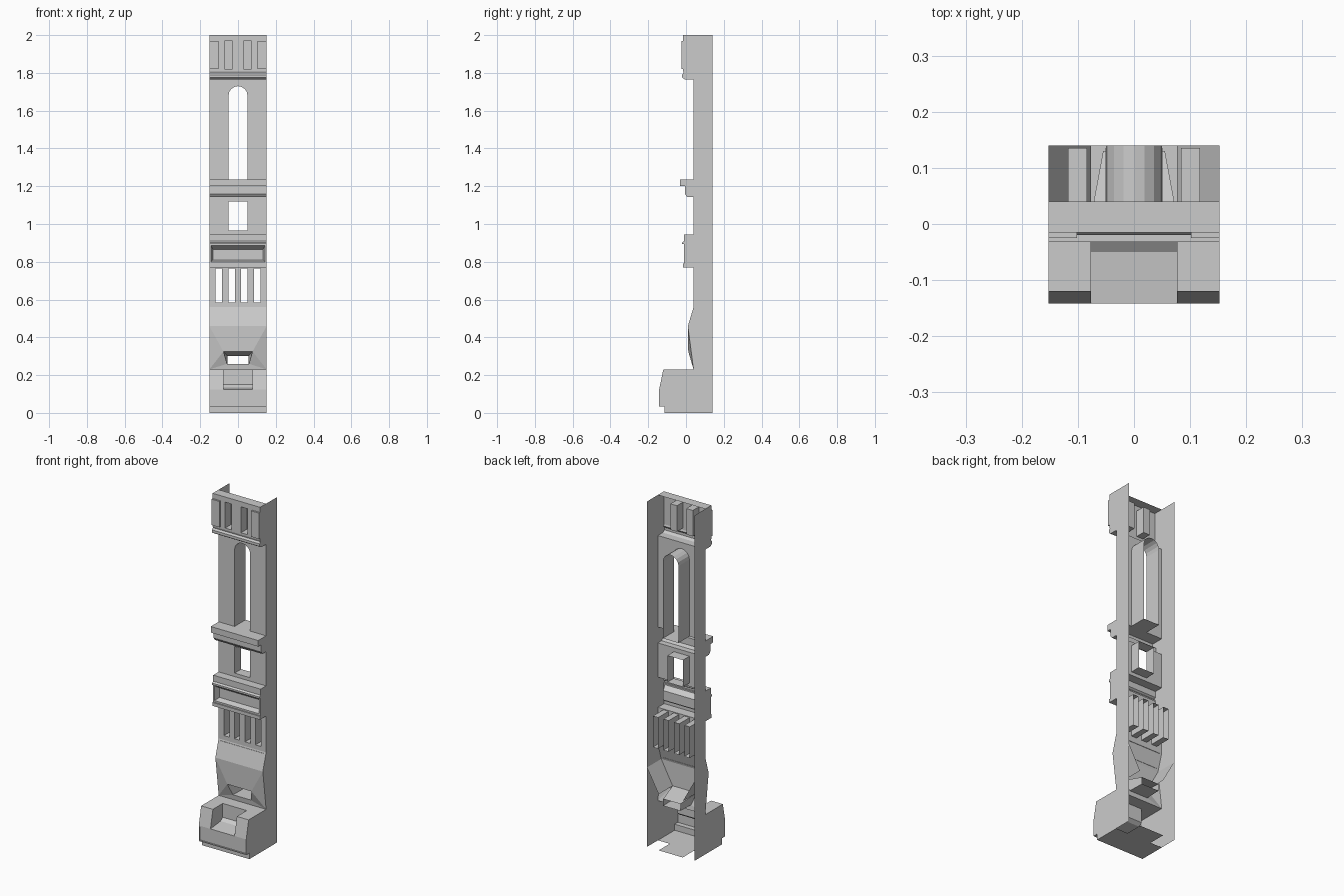
import bpy, bmesh, math

if "Cube" in bpy.data.objects:
    bpy.data.objects.remove(bpy.data.objects["Cube"])

W = 0.152      # half width
FACE = 0.04    # main front plane
BACK = 0.14    # open rear plane


def part(name, faces=(), fills=()):
    """Object from polygon faces plus flat outlines with holes."""
    bm = bmesh.new()
    for f in faces:
        bm.faces.new([bm.verts.new(p) for p in f])
    bmesh.ops.remove_doubles(bm, verts=bm.verts, dist=1e-5)
    for outlines, y in fills:
        edges = []
        for pts in outlines:
            vs = [bm.verts.new((x, y, z)) for x, z in pts]
            edges += [bm.edges.new((vs[i - 1], vs[i])) for i in range(len(vs))]
        bmesh.ops.triangle_fill(bm, use_beauty=True, use_dissolve=False,
                                edges=edges, normal=(0, -1, 0))
    bmesh.ops.remove_doubles(bm, verts=bm.verts, dist=1e-5)
    bmesh.ops.recalc_face_normals(bm, faces=bm.faces)
    me = bpy.data.meshes.new(name)
    bm.to_mesh(me)
    bm.free()
    ob = bpy.data.objects.new(name, me)
    bpy.context.collection.objects.link(ob)
    return ob


def strip(profile, x0=-W, x1=W):
    """(y, z) polyline swept across x."""
    return [[(x0, *a), (x1, *a), (x1, *b), (x0, *b)]
            for a, b in zip(profile, profile[1:])]


def tube(outline, y0, y1):
    """(x, z) loop swept along y."""
    return [[(a[0], y0, a[1]), (b[0], y0, b[1]), (b[0], y1, b[1]), (a[0], y1, a[1])]
            for a, b in zip(outline, outline[1:] + outline[:1])]


def rect(x0, x1, z0, z1):
    return [(x0, z0), (x1, z0), (x1, z1), (x0, z1)]


def flat(outline, y):
    return [(x, y, z) for x, z in outline]


# profiles of the moulded bands, (y, z) from top down
crown_top = [(FACE, 2), (-0.015, 2)]
crown_low = [(-0.015, 1.81), (-0.012, 1.80), (-0.02, 1.79), (-0.02, 1.775),
             (-0.005, 1.765), (FACE, 1.765)]
ledge = [(FACE, 1.235), (-0.032, 1.235), (-0.032, 1.2), (-0.005, 1.2),
         (-0.005, 1.158), (0.006, 1.143), (FACE, 1.143)]
band_top = [(FACE, 0.945), (-0.01, 0.945), (-0.01, 0.91), (-0.02, 0.903),
            (-0.02, 0.893), (-0.01, 0.893)]
band_low = [(-0.01, 0.79), (-0.017, 0.79), (-0.017, 0.77), (FACE, 0.77)]
slope = [(FACE, 0.56), (0.01, 0.46)]
foot_top = [(FACE, 0.23), (-0.12, 0.23), (-0.142, 0.125)]
foot_low = [(-0.142, 0.035), (-0.113, 0.035), (-0.113, 0), (FACE, 0)]

# side walls
side = [(BACK, 0), (BACK, 2)] + (crown_top + crown_low + ledge + band_top + band_low
        + slope + foot_top + foot_low)[1:-1]
for s, n in ((-1, "left"), (1, "right")):
    part(n + "_side_wall", [[(s * W, y, z) for y, z in side]])

# crown with two recessed slots and raised end strips
slots = [rect(-0.072, -0.03, 1.82, 1.97), rect(0.03, 0.072, 1.82, 1.97)]
faces = strip(crown_top) + strip(crown_low)
for r in slots:
    faces += tube(r, -0.015, FACE) + [flat(r, FACE)]
part("crown", faces, [([rect(-W, W, 1.81, 2)] + slots, -0.015)])
for s in (-1, 1):
    r = rect(min(s * 0.102, s * W), max(s * 0.102, s * W), 1.82, 1.97)
    part("crown_end_strip", tube(r, -0.015, -0.025) + [flat(r, -0.025)])

# upper panel with round-headed slot
arch = [(-0.05, 1.235), (0.05, 1.235)] + [
    (0.05 * math.cos(math.pi * i / 8), 1.68 + 0.05 * math.sin(math.pi * i / 8))
    for i in range(9)]
around = [(-W, 1.235)] + [arch[0]] + arch[:1:-1] + [arch[1]] + [
    (W, 1.235), (W, 1.765), (-W, 1.765)]
part("arched_panel", tube(arch, FACE, BACK), [([around], FACE)])

# ledge
part("ledge", strip(ledge))

# panel with square window
window = rect(-0.05, 0.05, 0.965, 1.12)
part("window_panel", tube(window, FACE, 0.1),
     [([rect(-W, W, 0.945, 1.143), window], FACE)])

# band with bevelled pocket
pocket = rect(-0.143, 0.143, 0.80, 0.885)
inner = rect(-0.132, 0.132, 0.81, 0.865)
faces = strip(band_top) + strip(band_low) + [flat(inner, 0.02)]
for i in range(4):
    a, b, c, d = pocket[i - 1], pocket[i], inner[i], inner[i - 1]
    faces.append([(a[0], -0.01, a[1]), (b[0], -0.01, b[1]),
                  (c[0], 0.02, c[1]), (d[0], 0.02, d[1])])
part("pocket_band", faces, [([rect(-W, W, 0.79, 0.893), pocket], -0.01)])

# grille
holes = [rect(x - 0.017, x + 0.017, 0.585, 0.765) for x in (-0.101, -0.034, 0.034, 0.101)]
part("grille", sum((tube(h, FACE, 0.135) for h in holes), []),
     [([rect(-W, W, 0.56, 0.77)] + holes, FACE)])

# sloped sill with a thin raised plate
part("sill", strip(slope))
part("sill_plate", strip([(FACE, 0.552), (0.0355, 0.552), (0.012, 0.474), (0.016, 0.474)],
                         -0.138, 0.138))

# hopper narrowing to a through duct
faces = []
A, B, H, C = (W, 0.01, 0.46), (0.077, 0.012, 0.325), (0.058, 0.036, 0.26), (W, FACE, 0.23)
T, U = (0.055, 0.13, 0.30), (0.055, 0.13, 0.26)


def m(p):
    return (-p[0], p[1], p[2])


for a, b in ((A, B), (B, T), (H, U), (H, C)):
    faces.append([a, m(a), m(b), b])
A2, B2 = (W, BACK, 0.46), (0.077, BACK, 0.325)
for f in ([A, B, C], [B, H, C], [B, T, U, H], [A, A2, B2, B]):
    faces += [f, [m(p) for p in f]]
part("hopper", faces)

# foot block with central notch and inset front plate
N = 0.077
notch = [(FACE, 0.23), (-0.03, 0.23), (-0.03, 0.15), (-0.05, 0.135), (-0.142, 0.125)]
faces = strip(foot_top, -W, -N) + strip(foot_top, N, W) + strip(notch, -N, N)
cheek = notch[1:] + [(-0.12, 0.23)]
faces += [[(s * N, y, z) for y, z in cheek] for s in (-1, 1)]
faces += strip(foot_low) + strip([(FACE, 0), (BACK, 0)], -N, N)
plate = rect(-0.146, 0.146, 0.041, 0.119)
faces += tube(plate, -0.142, -0.137) + [flat(plate, -0.137)]
part("foot_block", faces, [([rect(-W, W, 0.035, 0.125), plate], -0.142)])
